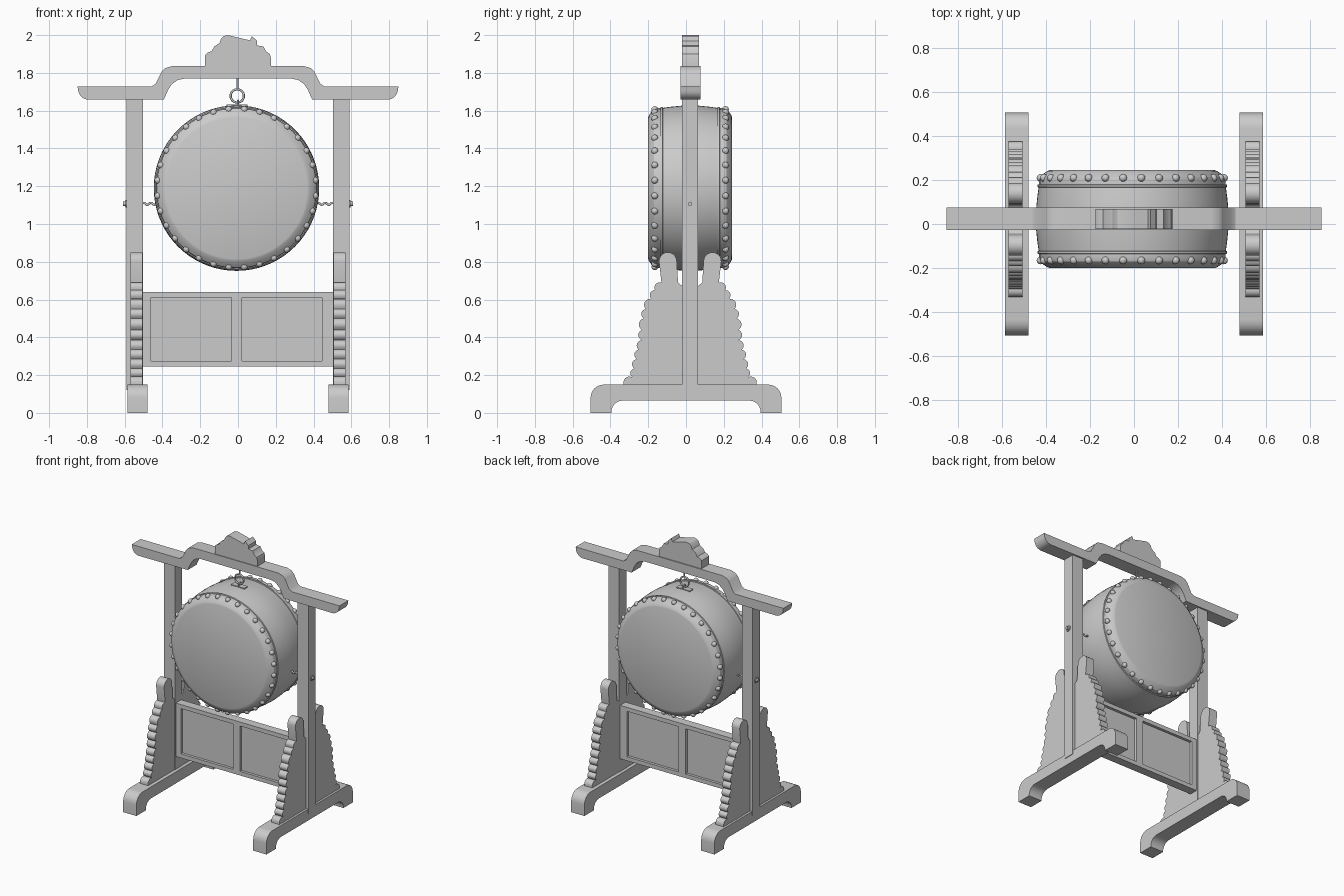
import bpy, bmesh, math
from mathutils import Matrix, Vector

if "Cube" in bpy.data.objects:
    bpy.data.objects.remove(bpy.data.objects["Cube"])

CY = 0.022          # shared depth centre of posts, beam and drum
DC = Vector((-0.008, CY, 1.19))  # drum centre


def finish(name, bm, smooth=None):
    bmesh.ops.recalc_face_normals(bm, faces=bm.faces[:])
    me = bpy.data.meshes.new(name)
    bm.to_mesh(me)
    bm.free()
    ob = bpy.data.objects.new(name, me)
    bpy.context.collection.objects.link(ob)
    if smooth:
        bpy.ops.object.select_all(action='DESELECT')
        ob.select_set(True)
        bpy.context.view_layer.objects.active = ob
        bpy.ops.object.shade_smooth_by_angle(angle=math.radians(smooth))
    return ob


def extrude(name, pts, axis, a, b, smooth=None):
    """Extrude a profile along x (points are y,z) or y (points are x,z)."""
    bm = bmesh.new()
    put = (lambda p, t: (t, p[0], p[1])) if axis == 'x' else (lambda p, t: (p[0], t, p[1]))
    face = bm.faces.new([bm.verts.new(put(p, a)) for p in pts])
    ext = bmesh.ops.extrude_face_region(bm, geom=[face], use_keep_orig=True)
    d = put((0, 0), b - a)
    bmesh.ops.translate(bm, vec=d, verts=[v for v in ext['geom'] if isinstance(v, bmesh.types.BMVert)])
    return finish(name, bm, smooth)


def box(name, x0, x1, y0, y1, z0, z1):
    return extrude(name, [(x0, z0), (x1, z0), (x1, z1), (x0, z1)], 'y', y0, y1)


def arc(cx, cz, r, a0, a1, n=6):
    return [(cx + r * math.cos(math.radians(a0 + (a1 - a0) * i / n)),
             cz + r * math.sin(math.radians(a0 + (a1 - a0) * i / n))) for i in range(n + 1)]


def tube(name, pts, r, cyclic=False):
    cu = bpy.data.curves.new(name, 'CURVE')
    cu.dimensions = '3D'
    cu.bevel_depth = r
    cu.bevel_resolution = 2
    cu.use_fill_caps = True
    sp = cu.splines.new('POLY')
    sp.points.add(len(pts) - 1)
    for p, co in zip(sp.points, pts):
        p.co = (*co, 1)
    sp.use_cyclic_u = cyclic
    ob = bpy.data.objects.new(name, cu)
    bpy.context.collection.objects.link(ob)


def cylinder_x(name, x, z, r, depth):
    bm = bmesh.new()
    bmesh.ops.create_cone(bm, cap_ends=True, segments=20, radius1=r, radius2=r, depth=depth,
                          matrix=Matrix.Translation((x, CY, z)) @ Matrix.Rotation(math.pi / 2, 4, 'Y'))
    finish(name, bm, 40)


# Top beam: raised centre with swept shoulders
half = ([(0.28, 1.77)] + [(0.32, 1.762), (0.35, 1.74), (0.37, 1.71), (0.392, 1.66)]
        + arc(0.79, 1.715, 0.057, -90, 0) + [(0.85, 1.727), (0.46, 1.727), (0.437, 1.742)]
        + [(0.405, 1.805), (0.385, 1.825), (0.35, 1.836)])
extrude("top_beam", half + [(-x, z) for x, z in reversed(half)], 'y', -0.028, 0.076, 30)

# Carved crest on the beam
crest = [(-.174, 1.83), (-.174, 1.895), (-.16, 1.908), (-.14, 1.915), (-.125, 1.94), (-.098, 1.958),
         (-.09, 1.98), (-.075, 1.995), (-.055, 2.0), (.01, 1.985), (.063, 1.972), (.074, 1.995),
         (.1, 1.97), (.102, 1.945), (.135, 1.94), (.148, 1.915), (.168, 1.9), (.174, 1.88), (.174, 1.83)]
extrude("crest", crest, 'y', -0.022, 0.068, 30)

# Foot profile with rounded shoulders and an arched underside
foot = ([(-.505, 0), (-.395, 0)] + arc(-.335, .005, .06, 180, 90) + arc(.335, .005, .06, 90, 0)
        + [(.395, 0), (.505, 0)] + arc(.435, .08, .07, 0, 90) + arc(-.435, .08, .07, 90, 180))

# Scalloped bracket outline: one bulge between each pair of valley points
valley = [(-.33, .15), (-.285, .19), (-.275, .235), (-.262, .285), (-.252, .335), (-.235, .385),
          (-.235, .44), (-.225, .50), (-.215, .55), (-.185, .605), (-.165, .65), (-.13, .69)]
bracket = []
for (y0, z0), (y1, z1) in zip(valley, valley[1:]):
    dy, dz = y1 - y0, z1 - z0
    for i in range(6):
        t = i / 6
        s = 0.33 * math.sin(math.pi * t) ** 0.7
        bracket.append((y0 + dy * t - dz * s, z0 + dz * t + dy * s))
bracket += ([(-.13, .69)] + arc(-.096, .803, .047, 180, 0, 10)
            + [(-.042, .69), (-.018, .67), (-.018, .15)])

for side, s in (("left", -1), ("right", 1)):
    box(side + "_post", *sorted((s * .502, s * .59)), -.02, .064, .12, 1.67)
    extrude(side + "_foot", foot, 'x', s * .478, s * .586, 30)
    extrude(side + "_front_bracket", bracket, 'x', s * .505, s * .57, 30)
    extrude(side + "_back_bracket", [(2 * CY - y, z) for y, z in bracket], 'x', s * .505, s * .57, 30)
    # Wavy tie from the drum to the post, with end washer and knob
    tube(side + "_tie", [(s * (.415 + .19 * i / 40), CY, 1.107 + .005 * math.sin(i * .8))
                         for i in range(41)], .006)
    cylinder_x(side + "_tie_washer", s * .592, 1.107, .02, .008)
    cylinder_x(side + "_tie_knob", s * .6, 1.107, .011, .016)

# Lower panel: thin board inside a frame with a middle stile
box("panel_board", -.49, .49, CY - .012, CY + .012, .255, .63)
for i, (x0, x1, z0, z1) in enumerate([(-.51, .51, .61, .64), (-.51, .51, .245, .275), (-.51, -.46, .275, .61),
                                      (-.035, .022, .275, .61), (.445, .51, .275, .61)]):
    box("panel_frame_%d" % i, x0, x1, CY - .032, CY + .032, z0, z1)

# Drum: lathe of half profile (radius, depth), mirrored front to back
side = [(0, .222), (.375, .222), (.386, .218), (.405, .205), (.42, .192), (.424, .18), (.424, .158),
        (.430, .156), (.430, .146), (.425, .144), (.431, .10), (.436, .05)]
prof = [(r, -d) for r, d in side] + [(.438, 0)] + list(reversed(side))
bm = bmesh.new()
vs = [bm.verts.new(DC + Vector((r, d, 0))) for r, d in prof]
es = [bm.edges.new(p) for p in zip(vs, vs[1:])]
bmesh.ops.spin(bm, geom=vs + es, cent=DC, axis=(0, 1, 0), angle=2 * math.pi, steps=72)
bmesh.ops.remove_doubles(bm, verts=bm.verts[:], dist=1e-4)
finish("drum", bm, 25)

# Round studs around both drum heads
for name, d in (("front_studs", -.187), ("back_studs", .187)):
    bm = bmesh.new()
    for i in range(32):
        a = 2 * math.pi * (i + .5) / 32
        p = DC + Vector((.418 * math.cos(a), d, .418 * math.sin(a)))
        bmesh.ops.create_uvsphere(bm, u_segments=12, v_segments=8, radius=.018,
                                  matrix=Matrix.Translation(p))
    finish(name, bm, 60)

# Hanger: plate and eye on the drum, ring, and rod from the beam
box("hanger_plate", -.06, .05, CY - .02, CY + .02, 1.61, 1.632)
tube("hanger_eye", [(0, CY + y, z) for y, z in arc(0, 1.64, .015, 0, 345, 23)], .005, True)
tube("hanger_ring", [(-.004 + x, CY, z) for x, z in arc(0, 1.678, .035, 0, 352.5, 47)], .006, True)
tube("hanger_rod", [(-.002, CY, 1.78), (-.002, CY, 1.71)], .005)
